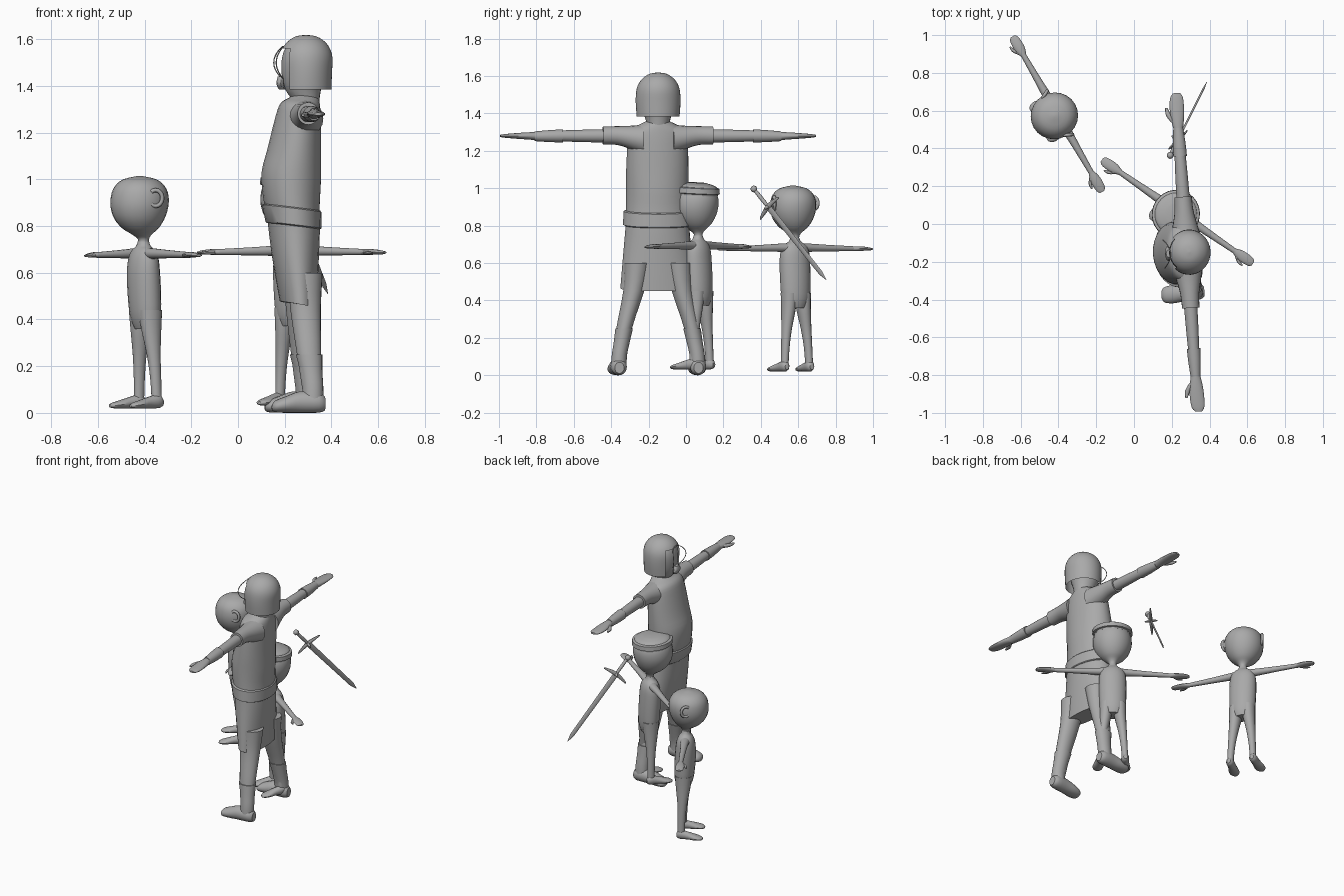
import bpy, bmesh, math
from mathutils import Vector, Matrix

grey = bpy.data.materials.new("plain_grey")
grey.diffuse_color = (0.4, 0.4, 0.4, 1)


def finish(name, bm, place, angle=40):
    """Turn a bmesh into a placed, shaded, coloured object."""
    bmesh.ops.recalc_face_normals(bm, faces=bm.faces)
    me = bpy.data.meshes.new(name)
    bm.to_mesh(me)
    bm.free()
    me.materials.append(grey)
    ob = bpy.data.objects.new(name, me)
    bpy.context.collection.objects.link(ob)
    ob.matrix_world = place
    bpy.ops.object.select_all(action='DESELECT')
    ob.select_set(True)
    bpy.context.view_layer.objects.active = ob
    bpy.ops.object.shade_smooth_by_angle(angle=math.radians(angle))
    return ob


def spline(secs, k):
    """Smooth the list of cross-sections with a Catmull-Rom curve."""
    out = []
    for i in range(len(secs) - 1):
        p = [secs[max(0, min(len(secs) - 1, i + j))] for j in (-1, 0, 1, 2)]
        for s in range(k):
            t = s / k
            out.append([0.5 * (2 * b + (c - a) * t + (2 * a - 5 * b + 4 * c - d) * t * t
                               + (3 * b - a - 3 * c + d) * t ** 3) for a, b, c, d in zip(*p)])
    return out + [secs[-1]]


def loft(name, place, axis, secs, n=20, k=3, mirror=False, shear=0.0, caps=True, cut=None):
    """Elliptical sections (position, centre a, centre b, radius a, radius b) along an axis."""
    bm = bmesh.new()
    for sx in ((1, -1) if mirror else (1,)):
        rings = []
        for t, ca, cb, ra, rb in spline(secs, k):
            ring = []
            for i in range(n):
                w = 2 * math.pi * i / n
                a, b = ca + max(ra, 0.001) * math.cos(w), cb + max(rb, 0.001) * math.sin(w)
                x, y, z = {'x': (t, a, b), 'y': (a, t, b), 'z': (a, b, t)}[axis]
                ring.append(bm.verts.new((sx * x, y, z - shear * y)))
            rings.append(ring)
        for r, q in zip(rings, rings[1:]):
            for i in range(n):
                j = (i + 1) % n
                bm.faces.new((r[i], r[j], q[j], q[i]))
        if caps:
            bm.faces.new(rings[0])
            bm.faces.new(rings[-1])
    if cut:
        doomed = [f for f in bm.faces if cut(f.calc_center_median())]
        bmesh.ops.delete(bm, geom=doomed, context='FACES')
    return finish(name, bm, place)


def wire(name, place, pts, radius, cyclic=False):
    """Thin round rod following points."""
    cu = bpy.data.curves.new(name, 'CURVE')
    cu.dimensions = '3D'
    cu.bevel_depth = radius
    cu.bevel_resolution = 2
    cu.use_fill_caps = True
    sp = cu.splines.new('POLY')
    sp.points.add(len(pts) - 1)
    for p, q in zip(sp.points, pts):
        p.co = (*q, 1)
    sp.use_cyclic_u = cyclic
    cu.materials.append(grey)
    ob = bpy.data.objects.new(name, cu)
    bpy.context.collection.objects.link(ob)
    ob.matrix_world = place


def frame(x, y, z, deg):
    return Matrix.Translation((x, y, z)) @ Matrix.Rotation(math.radians(deg), 4, 'Z')


# ---------- tall figure ----------
M = frame(0.28, -0.15, 0, -86)
loft("tall_tunic", M, 'z', [
    (1.365, 0, .015, .05, .05), (1.34, 0, .005, .10, .065), (1.31, 0, -.012, .145, .085),
    (1.25, 0, -.022, .16, .097), (1.1, 0, -.04, .167, .115), (1.0, 0, -.052, .168, .127),
    (.9, 0, -.052, .168, .122), (.8, 0, -.042, .17, .113), (.65, 0, -.035, .183, .1),
    (.46, 0, -.022, .2, .078)], n=28, shear=0.18)
loft("tall_belt", M, 'z', [(.875, 0, -.05, .172, .122), (.87, 0, -.05, .181, .127),
                           (.80, 0, -.043, .184, .12), (.795, 0, -.043, .175, .115)],
     n=28, k=1, shear=0.12)
loft("tall_sleeves", M, 'x', [(.08, 0, 1.26, .08, .08), (.15, 0, 1.272, .064, .062),
                              (.22, 0, 1.282, .05, .05), (.295, 0, 1.282, .046, .048)], mirror=True)
loft("tall_forearms", M, 'x', [(.25, 0, 1.28, .036, .036), (.4, 0, 1.28, .033, .033),
                               (.53, 0, 1.28, .029, .029)], mirror=True)
loft("tall_gauntlets", M, 'x', [(.51, 0, 1.28, .036, .035), (.58, 0, 1.279, .033, .032),
                                (.66, 0, 1.278, .026, .026)], mirror=True)
loft("tall_hands", M, 'x', [(.65, 0, 1.279, .024, .022), (.70, 0, 1.28, .033, .019),
                            (.76, 0, 1.28, .038, .015), (.82, .002, 1.28, .034, .01),
                            (.845, .004, 1.28, .018, .006)], mirror=True)
loft("tall_thumbs", M, 'x', [(.69, -.02, 1.278, .014, .012), (.73, -.046, 1.276, .014, .011),
                             (.77, -.056, 1.275, .006, .006)], n=10, mirror=True)
loft("tall_legs", M, 'z', [(.60, .11, 0, .07, .075), (.45, .13, 0, .056, .066),
                           (.25, .182, .012, .042, .052), (.06, .212, .025, .036, .038)], mirror=True)
loft("tall_boots", M, 'z', [(.25, .182, .012, .047, .057), (.18, .195, .02, .043, .048),
                            (.11, .208, .026, .041, .045), (.05, .212, .026, .042, .045)], mirror=True)
loft("tall_feet", M, 'y', [(.078, .212, .04, .025, .03), (.05, .212, .045, .042, .044),
                           (-.03, .214, .046, .044, .046), (-.09, .216, .036, .048, .035),
                           (-.135, .217, .028, .04, .025), (-.15, .217, .024, .018, .012)], mirror=True)

# head, open-faced helmet, face rim and chin
loft("tall_head", M, 'z', [(1.33, 0, .015, .055, .052), (1.38, 0, .0, .07, .075),
                           (1.44, 0, -.002, .09, .09), (1.52, 0, 0, .1, .092),
                           (1.58, 0, .005, .07, .07), (1.6, 0, .01, .02, .02)])
loft("tall_helmet", M, 'z', [(1.619, 0, .012, .004, .004), (1.612, 0, .012, .045, .045),
                             (1.59, 0, .012, .08, .08), (1.56, 0, .012, .104, .102),
                             (1.52, 0, .012, .117, .113), (1.46, 0, .012, .12, .111),
                             (1.385, 0, .012, .115, .108)],
     n=32, caps=False, cut=lambda c: c.y < -.06 and c.z < 1.56)
loft("helmet_crown", M, 'z', [(1.60, 0, .012, .06, .06), (1.617, 0, .012, .02, .02)], k=1)
wire("face_rim", M, [(.075 * math.cos(a), -.122 + .035 * math.sin(a) ** 2, 1.5 + .07 * math.sin(a))
                     for a in (i * math.pi / 16 for i in range(32))], .0025, True)
loft("tall_chin", M, 'z', [(1.385, 0, -.09, .02, .015), (1.41, 0, -.1, .04, .016),
                           (1.44, 0, -.096, .02, .014)], n=12)


# ---------- two small figures ----------
def small_figure(tag, P, reach):
    loft(tag + "_head", P, 'z', [
        (.72, 0, 0, .024, .024), (.745, 0, 0, .024, .024), (.765, 0, -.008, .042, .044),
        (.79, 0, -.015, .074, .078), (.83, 0, -.02, .104, .108), (.88, 0, -.02, .121, .124),
        (.93, 0, -.018, .121, .124), (.97, 0, -.018, .106, .108), (1.0, 0, -.018, .07, .072),
        (1.015, 0, -.018, .008, .008)], n=24)
    loft(tag + "_torso", P, 'z', [
        (.735, 0, 0, .024, .024), (.715, 0, 0, .035, .03), (.695, 0, 0, .066, .045),
        (.66, 0, 0, .082, .058), (.6, 0, 0, .087, .065), (.5, 0, .005, .086, .066),
        (.41, 0, .01, .08, .06), (.36, 0, .012, .055, .045)])
    loft(tag + "_arms", P, 'x', [(.05, 0, .682, .03, .024), (.1, 0, .682, .024, .022),
                                 (.2, 0, .68, .019, .018), (reach - .11, 0, .677, .014, .013)],
         n=14, mirror=True)
    h = reach
    loft(tag + "_hands", P, 'x', [(h - .12, 0, .677, .014, .013), (h - .085, 0, .677, .026, .013),
                                  (h - .05, 0, .677, .028, .011), (h - .015, 0, .675, .024, .008),
                                  (h, 0, .675, .012, .005)], n=14, mirror=True)
    loft(tag + "_thumbs", P, 'x', [(h - .1, -.012, .676, .011, .009), (h - .07, -.033, .674, .01, .008),
                                   (h - .04, -.04, .673, .004, .004)], n=8, mirror=True)
    loft(tag + "_legs", P, 'z', [(.44, .042, .01, .042, .054), (.36, .046, .012, .038, .046),
                                 (.25, .06, .016, .028, .031), (.15, .07, .02, .022, .025),
                                 (.05, .076, .022, .02, .023)], n=14, mirror=True)
    loft(tag + "_feet", P, 'y', [(.05, .077, .045, .012, .015), (.03, .077, .05, .024, .03),
                                 (-.02, .08, .044, .026, .025), (-.07, .085, .036, .034, .017),
                                 (-.1, .087, .032, .027, .012), (-.115, .088, .03, .01, .006)],
         n=14, mirror=True)


A = frame(-0.405, 0.582, 0, -60)
small_figure("bare_figure", A, .475)
# C-shaped ears
for s in (1, -1):
    wire("bare_figure_ear", A, [(s * (.122 + .012 * math.cos(a)), -.01 + .026 * math.cos(a),
                                 .92 + .034 * math.sin(a))
                                for a in (math.radians(-130 + 20 * i) for i in range(14))], .009)

B = frame(0.23, 0.065, 0.012, -34.5)
small_figure("capped_figure", B, .485)
# cap: dome with a raised band
loft("cap_dome", B, 'z', [(.95, 0, -.015, .116, .118), (.985, 0, -.015, .116, .118),
                          (1.005, 0, -.015, .098, .1), (1.018, 0, -.015, .05, .05)], n=28, shear=.06)
loft("cap_band", B, 'z', [(.958, 0, -.015, .118, .12), (.962, 0, -.015, .127, .129),
                          (.99, 0, -.015, .125, .127), (.995, 0, -.015, .112, .114)],
     n=28, k=1, shear=.06)

# ---------- floating sword ----------
start, tip = Vector((.19, .36, 1.0)), Vector((.385, .75, .51))
d = (tip - start).normalized()
g = Vector((.1, .1, .12))
g = (g - d * g.dot(d)).normalized()
S = Matrix.Translation(start) @ Matrix((g, d.cross(g), d)).transposed().to_4x4()
L = (tip - start).length
loft("sword_blade", S, 'z', [(.13, 0, 0, .018, .006), (L - .05, 0, 0, .014, .005),
                             (L, 0, 0, .001, .001)], n=4, k=1)
loft("sword_grip", S, 'z', [(.01, 0, 0, .009, .009), (.07, 0, 0, .011, .011), (.14, 0, 0, .009, .009)], n=10)
loft("sword_pommel", S, 'z', [(-.012, 0, 0, .006, .006), (-.004, 0, 0, .016, .016),
                              (.012, 0, 0, .017, .017), (.022, 0, 0, .008, .008)], n=10)
loft("sword_guard", S, 'x', [(-.09, 0, .145, .003, .004), (-.07, 0, .14, .006, .008),
                             (0, 0, .132, .011, .014), (.07, 0, .14, .006, .008),
                             (.09, 0, .145, .003, .004)], n=10)
loft("sword_side_prongs", S, 'y', [(-.04, 0, .14, .003, .004), (0, 0, .132, .01, .012),
                                   (.04, 0, .14, .003, .004)], n=10)
